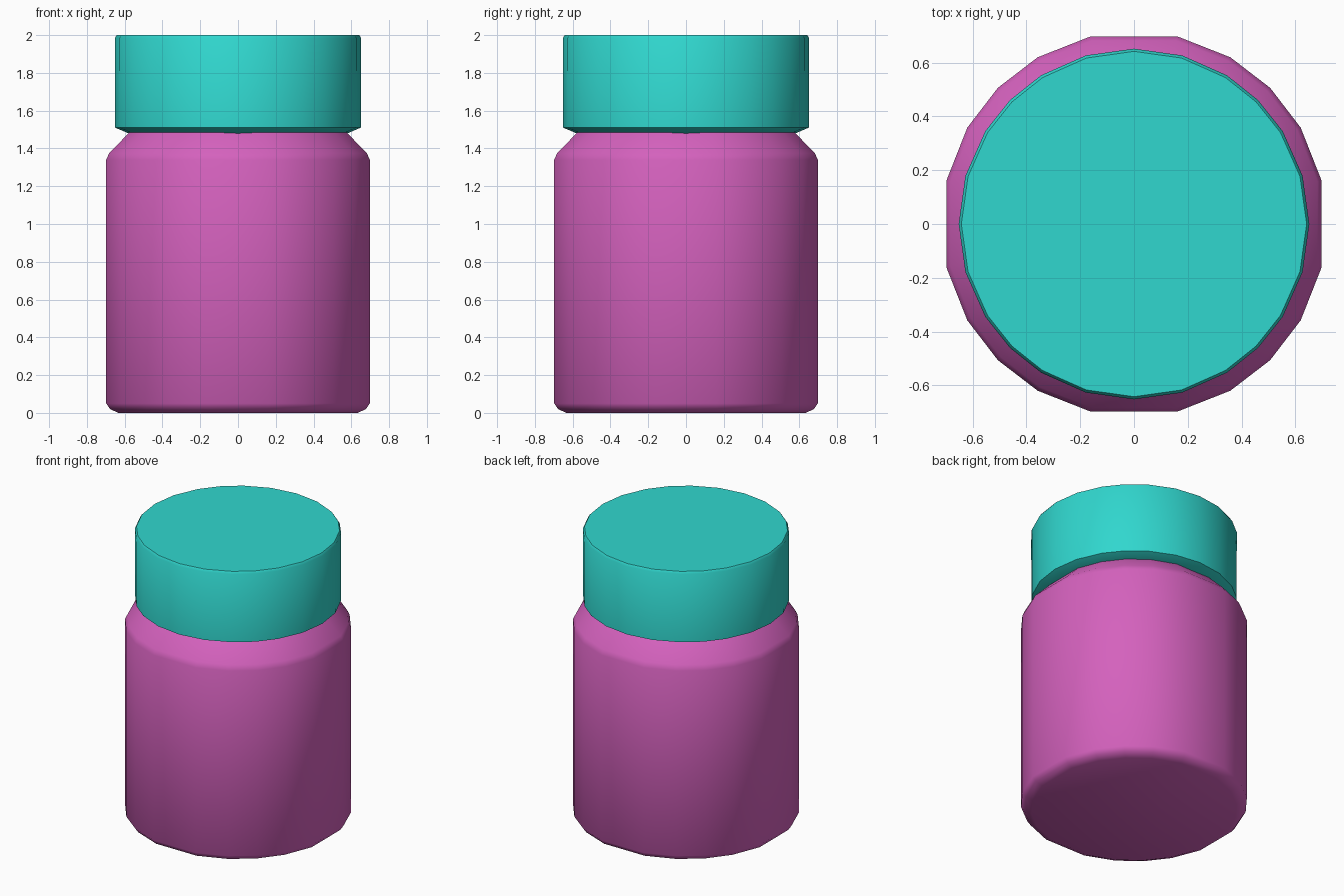
import bpy, bmesh
from math import radians, cos, sin

cube = bpy.data.objects.get("Cube")
if cube:
    bpy.data.objects.remove(cube, do_unlink=True)


def material(name, rgb):
    mat = bpy.data.materials.new(name)
    mat.use_nodes = True
    color = (*rgb, 1.0)
    mat.diffuse_color = color
    mat.node_tree.nodes["Principled BSDF"].inputs["Base Color"].default_value = color
    return mat


def turned_part(name, profile, quadrant, mat):
    """Stack rings of (radius, z), repeating one quadrant's corner angles."""
    angles = [radians(a + 90 * q) for q in range(4) for a in quadrant]
    n = len(angles)
    bm = bmesh.new()
    rings = [[bm.verts.new((r * cos(a), r * sin(a), z)) for a in angles]
             for r, z in profile]
    for low, high in zip(rings, rings[1:]):
        for i in range(n):
            j = (i + 1) % n
            bm.faces.new((low[i], low[j], high[j], high[i]))
    bm.faces.new(rings[0][::-1])
    bm.faces.new(rings[-1])
    mesh = bpy.data.meshes.new(name)
    bm.to_mesh(mesh)
    bm.free()
    mesh.materials.append(mat)
    obj = bpy.data.objects.new(name, mesh)
    bpy.context.collection.objects.link(obj)
    bpy.ops.object.select_all(action="DESELECT")
    obj.select_set(True)
    bpy.context.view_layer.objects.active = obj
    bpy.ops.object.shade_smooth_by_angle(angle=radians(38))
    return obj


pink = material("orchid pink", (0.66, 0.12, 0.51))
teal = material("turquoise", (0.03, 0.68, 0.62))

# Jar body: chamfered foot, straight wall, sloped shoulder
turned_part("jar_body",
            [(0.65, 0), (0.695, 0.02), (0.716, 0.05), (0.716, 1.34),
             (0.70, 1.375), (0.59, 1.485)],
            [13, 30, 45, 60, 77], pink)

# Lid: undercut lip, straight wall, fine top bevel
turned_part("lid",
            [(0.58, 1.48), (0.65, 1.51), (0.652, 1.985), (0.642, 2.0)],
            [0, 16, 32, 45, 58, 74], teal)
